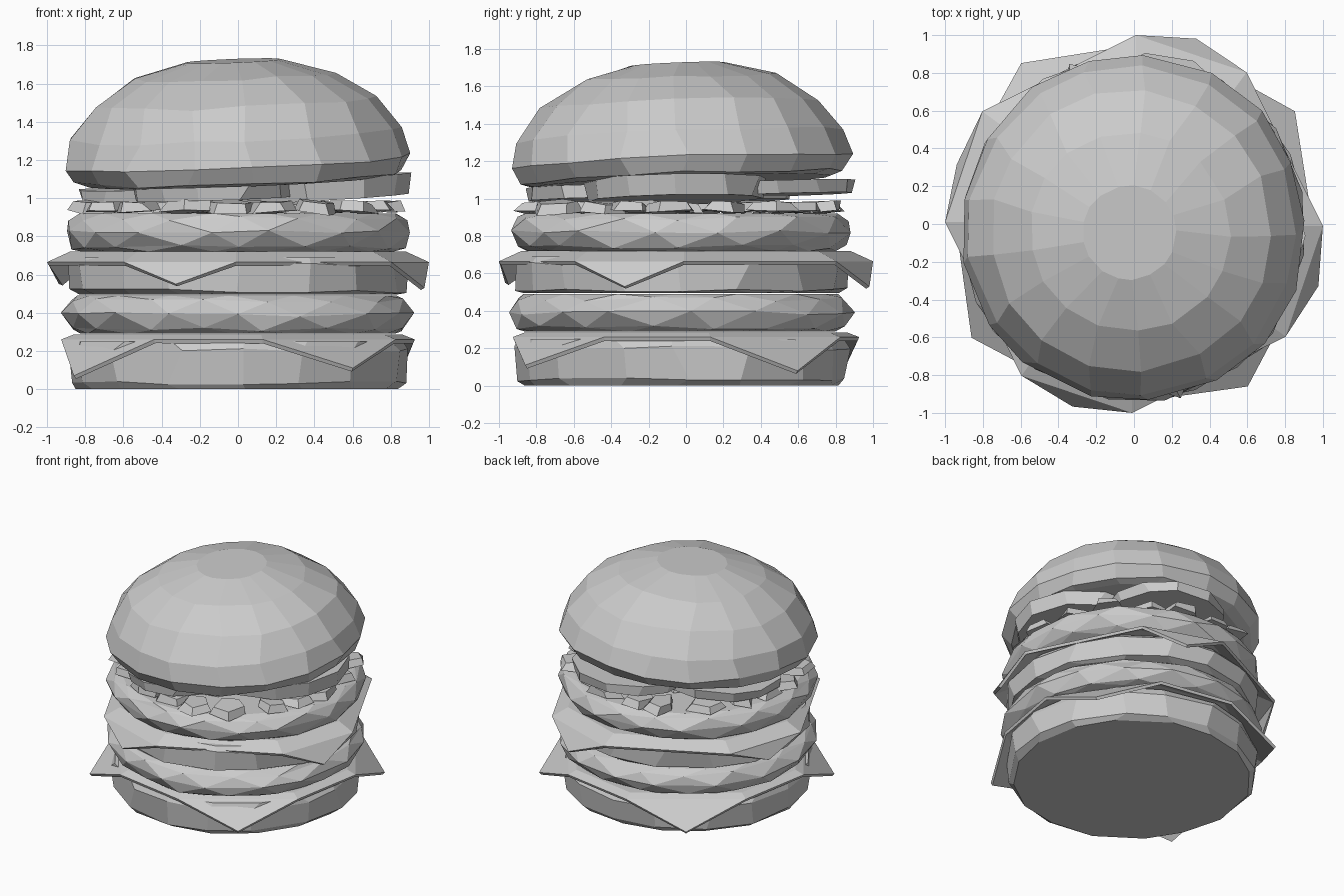
import bpy, bmesh, random
from math import sin, cos, radians, pi
from mathutils import Matrix, Vector

if "Cube" in bpy.data.objects:
    bpy.data.objects.remove(bpy.data.objects["Cube"])

random.seed(4)
YC = -0.025  # buns and patties sit slightly forward


def finish(bm, name, matrix=None):
    bmesh.ops.recalc_face_normals(bm, faces=bm.faces)
    if matrix:
        bm.transform(matrix)
    me = bpy.data.meshes.new(name)
    bm.to_mesh(me)
    bm.free()
    ob = bpy.data.objects.new(name, me)
    bpy.context.collection.objects.link(ob)
    return ob


def lathe(name, profile, segs=16, jit=0.012, stagger=False, matrix=None):
    """Hand-shaped round slab: jittered rings, optionally with diamond facets."""
    bm = bmesh.new()
    rings = []
    for k, (r, z) in enumerate(profile):
        end = k in (0, len(profile) - 1)
        ring = []
        for i in range(segs):
            a = 2 * pi * (i + (0.5 * (k % 2) if stagger else 0)
                          + random.uniform(-0.15, 0.15)) / segs
            rr = r * (1 + random.uniform(-jit, jit))
            dz = 0 if end else random.uniform(-jit, jit)
            ring.append(bm.verts.new((rr * cos(a), rr * sin(a), z + dz)))
        rings.append(ring)
    for k in range(len(rings) - 1):
        a, b = rings[k], rings[k + 1]
        for i in range(segs):
            j = (i + 1) % segs
            if not stagger:
                bm.faces.new((a[i], a[j], b[j], b[i]))
            elif k % 2 == 0:
                bm.faces.new((a[i], a[j], b[i]))
                bm.faces.new((a[j], b[j], b[i]))
            else:
                bm.faces.new((a[i], a[j], b[j]))
                bm.faces.new((a[i], b[j], b[i]))
    bm.faces.new(rings[0])
    bm.faces.new(rings[-1])
    return finish(bm, name, matrix)


def cheese(name, z, angle, spread, r_in, r_fold, drop, tips):
    """Square slice with a flat middle, sloping rim and four folded corners."""
    bm = bmesh.new()
    inner, outer, corner = [], [], []
    for i, (rt, zt) in enumerate(tips):
        c = angle + 90 * i
        for s in (-spread, spread):
            a = radians(c + s)
            inner.append(bm.verts.new((r_in * cos(a), r_in * sin(a), z)))
            outer.append(bm.verts.new((r_fold * cos(a), r_fold * sin(a), z - drop)))
        a = radians(c)
        corner.append(bm.verts.new((rt * cos(a), rt * sin(a), zt)))
    bm.faces.new(inner)
    for i in range(8):
        j = (i + 1) % 8
        bm.faces.new((inner[i], outer[i], outer[j], inner[j]))
    for i in range(4):
        bm.faces.new((outer[2 * i], corner[i], outer[2 * i + 1]))
    ob = finish(bm, name)
    mod = ob.modifiers.new("thickness", 'SOLIDIFY')
    mod.thickness = 0.022
    mod.offset = -1


def at(z=0, x=0, y=YC):
    return Matrix.Translation((x, y, z))


# Bottom and middle buns
lathe("bottom_bun", [(0.845, 0), (0.875, 0.03), (0.895, 0.2), (0.87, 0.25)],
      matrix=at())
lathe("middle_bun", [(0.84, 0.495), (0.882, 0.515), (0.892, 0.655), (0.85, 0.69)],
      matrix=at())

# Two patties
patty = [(0.83, 0), (0.88, 0.022), (0.92, 0.1), (0.885, 0.172), (0.84, 0.2)]
lathe("lower_patty", patty, stagger=True, matrix=at(0.29))
lathe("upper_patty", patty, stagger=True, matrix=at(0.72) @ Matrix.Rotation(0.2, 4, 'Z'))

# Two cheese slices
cheese("lower_cheese", 0.285, -55, 27, 0.87, 0.935, 0.025,
       [(1.05, 0.11), (1.04, 0.08), (1.04, 0.1), (1.05, 0.07)])
cheese("upper_cheese", 0.72, -18.6, 18, 0.88, 1.0, 0.055,
       [(1.03, 0.53), (1.035, 0.53), (0.99, 0.55), (1.02, 0.55)])

# Chopped lettuce: irregular chips in two rings
bm = bmesh.new()
for count, radius, size in ((19, 0.76, 0.17), (9, 0.4, 0.19)):
    for i in range(count):
        a = 2 * pi * (i + random.uniform(-0.25, 0.25)) / count
        r = radius + random.uniform(-0.05, 0.03)
        m = (at(0.955, r * cos(a), r * sin(a) - 0.02)
             @ Matrix.Rotation(random.uniform(0, pi), 4, 'Z')
             @ Matrix.Rotation(random.uniform(-0.15, 0.15), 4, 'X'))
        res = bmesh.ops.create_cone(bm, cap_ends=True, segments=5, radius1=size,
                                    radius2=size * 0.8, depth=0.05)
        for v in res["verts"]:
            v.co.x *= random.uniform(0.75, 1.0)
            v.co.y *= random.uniform(0.5, 0.85)
            v.co.z += random.uniform(-0.008, 0.008)
            v.co = m @ v.co
finish(bm, "lettuce_chips")

# Pickle slices: x, y, z, radius, thickness, x tilt, y tilt
pickles = [(0.43, -0.06, 1.05, 0.48, 0.11, 0.02, -0.06),
           (-0.14, -0.44, 1.03, 0.43, 0.07, 0.02, -0.03),
           (-0.42, 0.14, 1.02, 0.43, 0.07, 0.03, -0.03),
           (0.12, 0.48, 1.055, 0.43, 0.07, 0.03, -0.02)]
for i, (x, y, z, r, t, tx, ty) in enumerate(pickles):
    lathe(f"pickle_{i + 1}", [(r * 0.97, -t / 2), (r, t / 2)], segs=11, jit=0.03,
          matrix=at(z, x, y) @ Matrix.Rotation(tx, 4, 'X') @ Matrix.Rotation(ty, 4, 'Y'))

# Domed top bun, tipped towards the front left
tilt = Matrix.Rotation(0.04, 4, 'X') @ Matrix.Rotation(-0.038, 4, 'Y')
lathe("top_bun", [(0.80, 0), (0.865, 0.02), (0.915, 0.105), (0.875, 0.245),
                  (0.745, 0.415), (0.53, 0.55), (0.25, 0.63)],
      segs=17, matrix=at(1.09, 0, -0.02) @ tilt)
